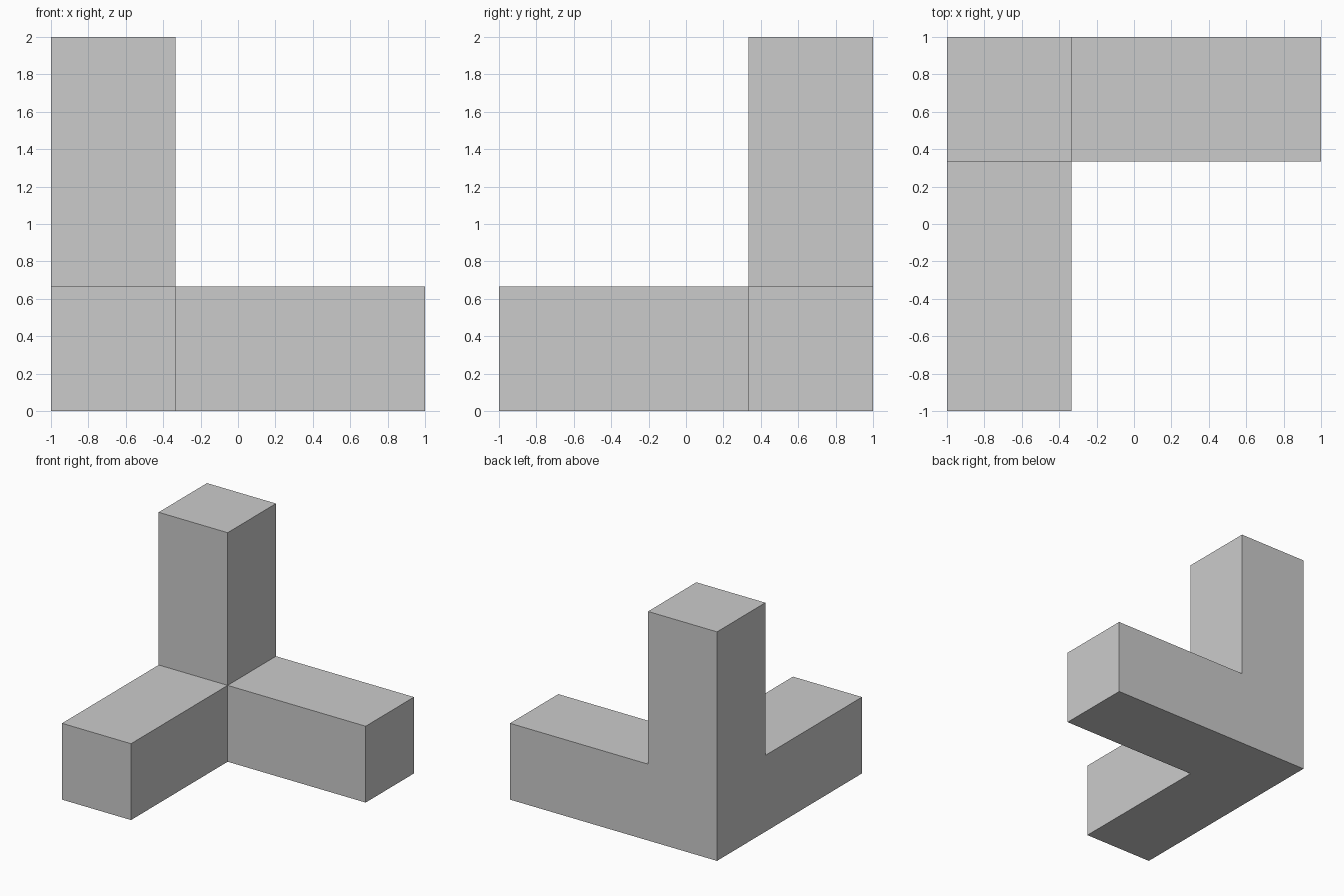
import bpy
import bmesh
import math
from mathutils import Matrix, Vector

if "Cube" in bpy.data.objects:
    bpy.data.objects.remove(bpy.data.objects["Cube"])

S = 2 / 3          # width of each square arm
ARM = 2 - S        # length each arm reaches beyond the corner cube

bm = bmesh.new()

# Corner cube at back left, on the ground
bmesh.ops.create_cube(bm, size=S,
                      matrix=Matrix.Translation((-1 + S / 2, 1 - S / 2, S / 2)))
bm.normal_update()

# Pull one arm out to the right, one to the front and one upward
directions = (Vector((1, 0, 0)), Vector((0, -1, 0)), Vector((0, 0, 1)))
starts = [max(bm.faces, key=lambda f: f.normal.dot(d)) for d in directions]
for face, d in zip(starts, directions):
    cap = bmesh.ops.extrude_discrete_faces(bm, faces=[face])["faces"][0]
    bmesh.ops.translate(bm, vec=d * ARM, verts=cap.verts)

# Merge flush faces into clean L-shaped sides
bm.normal_update()
bmesh.ops.dissolve_limit(bm, angle_limit=math.radians(1),
                         verts=bm.verts, edges=bm.edges)
bmesh.ops.recalc_face_normals(bm, faces=bm.faces)

mesh = bpy.data.meshes.new("three_arm_corner")
bm.to_mesh(mesh)
bm.free()
bpy.context.collection.objects.link(bpy.data.objects.new("three_arm_corner", mesh))
